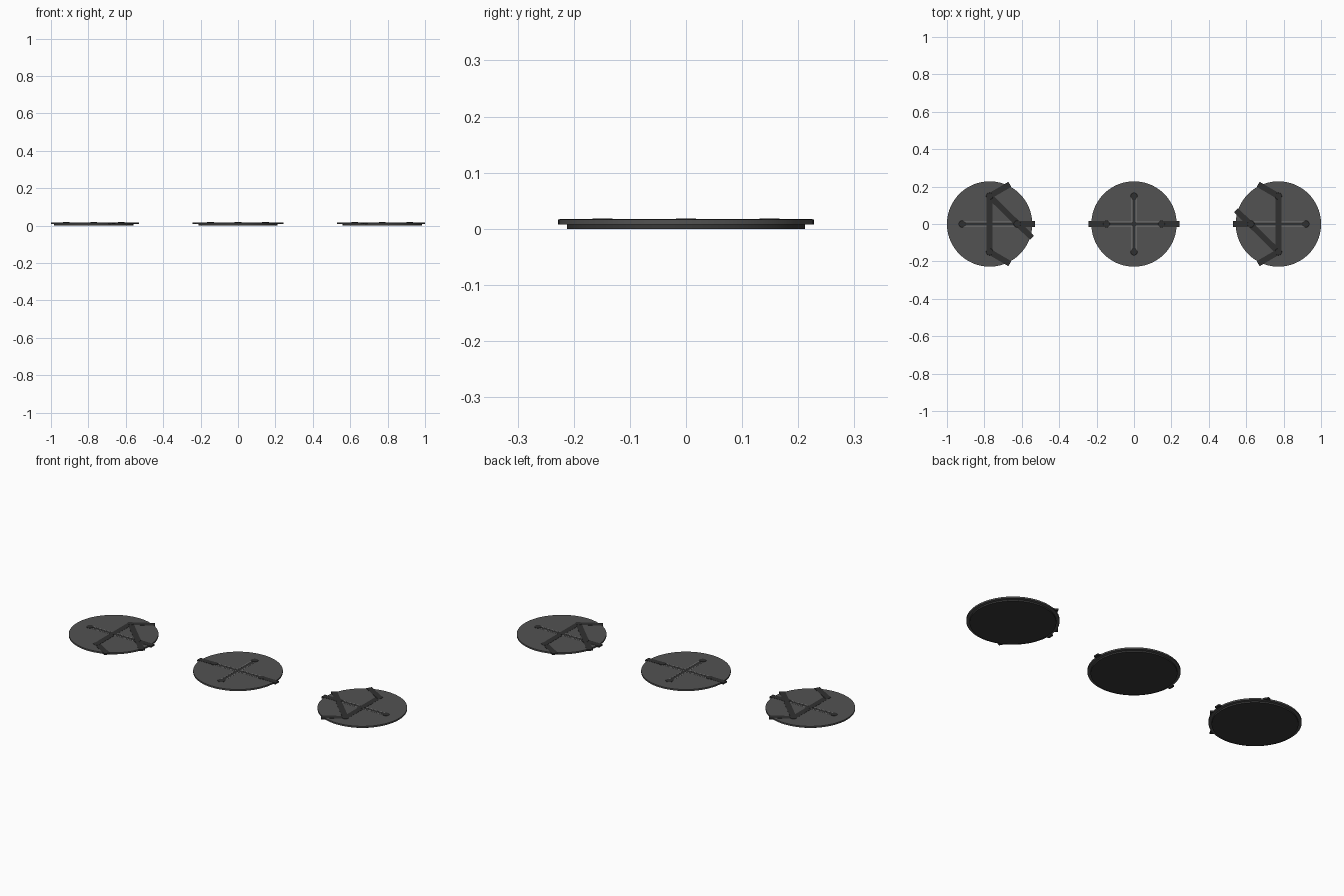
import bpy, math
from mathutils import Vector

if "Cube" in bpy.data.objects:
    bpy.data.objects.remove(bpy.data.objects["Cube"])


def material(name, v):
    m = bpy.data.materials.new(name)
    m.diffuse_color = (v, v, v, 1)
    m.use_nodes = True
    m.node_tree.nodes["Principled BSDF"].inputs["Base Color"].default_value = m.diffuse_color
    return m


PLATE = material("dark_grey", 0.085)
BASE = material("near_black", 0.04)
LINE = material("charcoal", 0.03)
EDGE = material("mid_grey", 0.2)


def disc(name, x, y, r, z0, z1, mat, sides=96, bevel=0.0):
    bpy.ops.mesh.primitive_cylinder_add(vertices=sides, radius=r, depth=z1 - z0,
                                        location=(x, y, (z0 + z1) / 2))
    o = bpy.context.object
    o.name = name
    o.data.materials.append(mat)
    if bevel:
        b = o.modifiers.new("bevel", "BEVEL")
        b.width = bevel
        b.segments = 1
    bpy.ops.object.shade_smooth_by_angle(angle=math.radians(30))
    return o


def bar(name, a, b, width, z0, z1, mat, offset=0.0):
    a, b = Vector(a), Vector(b)
    d = b - a
    side = Vector((-d.y, d.x)).normalized() * offset
    mid = (a + b) / 2 + side
    bpy.ops.mesh.primitive_cube_add(size=1, location=(mid.x, mid.y, (z0 + z1) / 2),
                                    rotation=(0, 0, math.atan2(d.y, d.x)))
    o = bpy.context.object
    o.name = name
    o.scale = (d.length, width, z1 - z0)
    o.data.materials.append(mat)
    return o


def platform(prefix, cx, turn, links):
    # turn = 1 or -1 (half turn of the layout)
    def p(x, y):
        return (cx + turn * x, turn * y)

    # stepped round plate
    disc(prefix + "_base", cx, 0, 0.212, 0, 0.0085, BASE)
    disc(prefix + "_plate", cx, 0, 0.228, 0.008, 0.0165, PLATE)

    # inlaid cross with thin raised edges
    for n, a, b in (("across", (-0.147, 0), (0.147, 0)), ("along", (0, -0.149), (0, 0.149))):
        bar(f"{prefix}_cross_{n}", p(*a), p(*b), 0.02, 0.012, 0.0168, LINE)
        for s in (-1, 1):
            bar(f"{prefix}_cross_edge_{n}", p(*a), p(*b), 0.004, 0.012, 0.0172, EDGE, s * 0.011)

    # round nodes
    for x, y in ((-0.147, 0), (0.147, 0), (0, -0.149), (0, 0.149)):
        disc(prefix + "_node", *p(x, y), 0.0185, 0.012, 0.018, LINE, 24, 0.0008)
    disc(prefix + "_centre_node", cx, 0, 0.014, 0.012, 0.0176, LINE, 24)

    # connecting links running over the rim
    for i, (a, b) in enumerate(links):
        bar(f"{prefix}_link_{i}", p(*a), p(*b), 0.031, 0.009, 0.0174, LINE)


side_links = [
    ((0, 0.149), (0.108, 0.212)),
    ((0, -0.149), (0.108, -0.212)),
    ((0.147, 0), (0.243, 0)),
    ((0, 0.149), (0.226, -0.073)),
    ((0, -0.149), (0, 0.149)),
]
middle_links = [((0.147, 0), (0.243, 0)), ((-0.147, 0), (-0.243, 0))]

platform("left", -0.772, 1, side_links)
platform("middle", 0, 1, middle_links)
platform("right", 0.772, -1, side_links)
